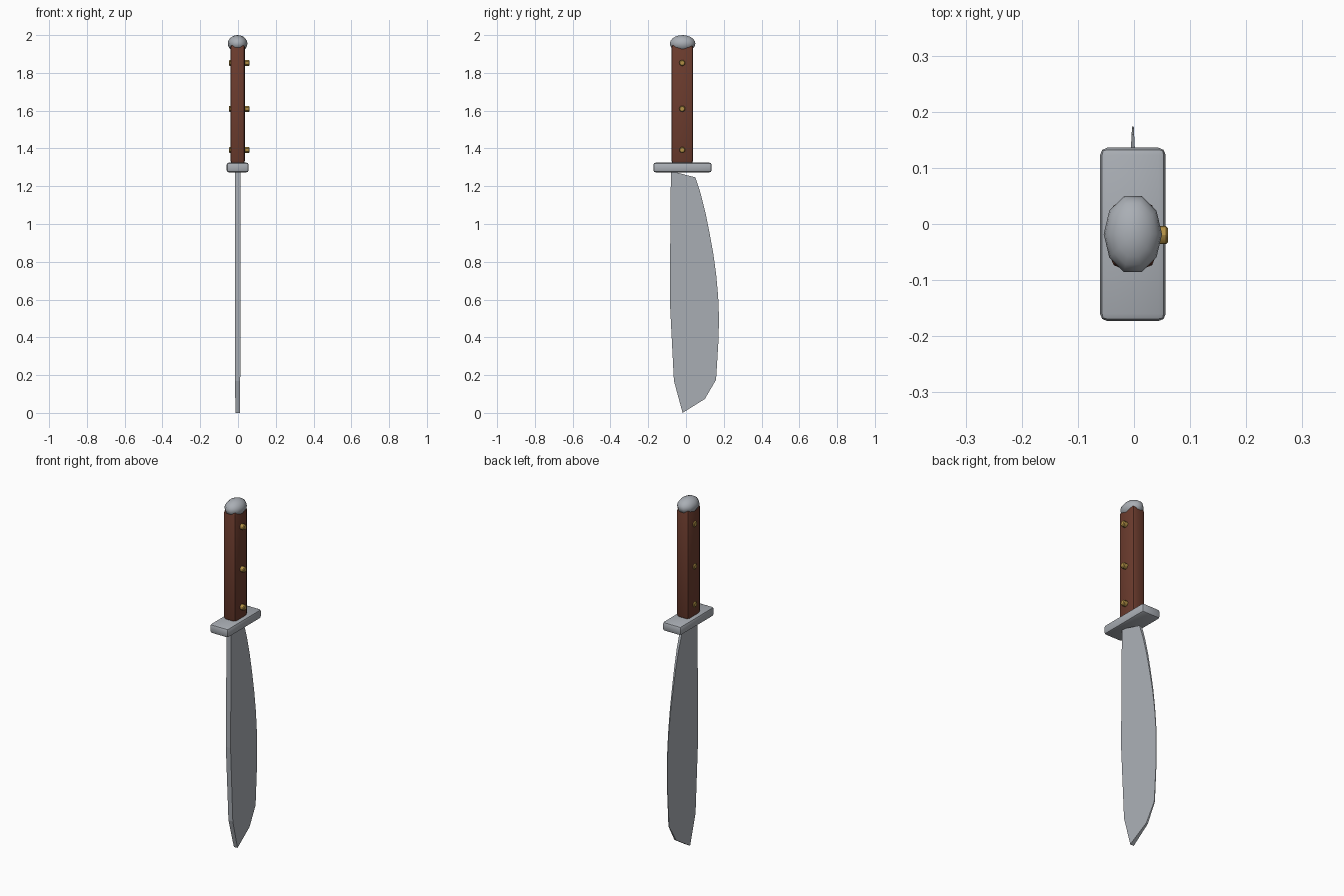
import bpy, bmesh, math
from mathutils import Matrix

if "Cube" in bpy.data.objects:
    bpy.data.objects.remove(bpy.data.objects["Cube"])

CX, CY = -0.002, -0.02  # axis of the grip


def material(name, rgb):
    m = bpy.data.materials.new(name)
    m.diffuse_color = (*rgb, 1)
    m.use_nodes = True
    m.node_tree.nodes["Principled BSDF"].inputs["Base Color"].default_value = m.diffuse_color
    return m


steel = material("steel", (0.40, 0.425, 0.46))
wood = material("red brown wood", (0.15, 0.045, 0.027))
brass = material("brass", (0.45, 0.28, 0.06))


def add(name, bm, mat, smooth=None):
    bmesh.ops.recalc_face_normals(bm, faces=bm.faces[:])
    me = bpy.data.meshes.new(name)
    bm.to_mesh(me)
    bm.free()
    me.materials.append(mat)
    ob = bpy.data.objects.new(name, me)
    bpy.context.collection.objects.link(ob)
    if smooth:
        bpy.context.view_layer.objects.active = ob
        ob.select_set(True)
        bpy.ops.object.shade_smooth_by_angle(angle=math.radians(smooth))
        ob.select_set(False)
    return ob


def rounded_box(name, size, centre, bevel, mat):
    bm = bmesh.new()
    bmesh.ops.create_cube(bm, size=1, matrix=Matrix.Translation(centre) @ Matrix.Diagonal((*size, 1)))
    bmesh.ops.bevel(bm, geom=bm.edges[:], offset=bevel, segments=2, profile=0.5, affect='EDGES')
    return add(name, bm, mat, 30)


# Blade: side outline, thick at the spine and thinning evenly to the cutting edge
outline = [(-0.08, 1.28), (0.05, 1.247), (0.078, 1.16), (0.103, 1.06), (0.125, 0.95),
           (0.145, 0.84), (0.160, 0.73), (0.170, 0.62), (0.174, 0.52), (0.173, 0.40),
           (0.159, 0.175), (0.10, 0.074), (-0.018, 0.0), (-0.064, 0.17), (-0.086, 0.60)]
bm = bmesh.new()
sides = []
for s in (-1, 1):
    ring = []
    for y, z in outline:
        half = 0.015 - 0.0135 * (y + 0.086) / 0.26
        ring.append(bm.verts.new((CX + s * half, y, z)))
    sides.append(ring)
    bm.faces.new(ring)
n = len(outline)
for i in range(n):
    j = (i + 1) % n
    bm.faces.new((sides[0][i], sides[0][j], sides[1][j], sides[1][i]))
add("blade", bm, steel)

# Guard and wooden grip
rounded_box("guard", (0.117, 0.309, 0.052), (CX, -0.0185, 1.299), 0.013, steel)
rounded_box("grip", (0.078, 0.116, 0.63), (CX, CY, 1.635), 0.016, wood)

# Pommel cap
bm = bmesh.new()
bmesh.ops.create_uvsphere(
    bm, u_segments=10, v_segments=10, radius=1,
    matrix=Matrix.Translation((CX, CY + 0.002, 1.955)) @ Matrix.Diagonal((0.052, 0.071, 0.045, 1))
    @ Matrix.Rotation(math.pi / 2, 4, 'Z'))
add("pommel", bm, steel, 60)

# Rivets running through the grip, with chamfered heads
for i, z in enumerate((1.392, 1.61, 1.853)):
    bm = bmesh.new()
    bmesh.ops.create_cone(bm, cap_ends=True, segments=12, radius1=0.016, radius2=0.016, depth=0.109,
                          matrix=Matrix.Translation((0.0065, CY, z)) @ Matrix.Rotation(math.pi / 2, 4, 'Y'))
    rims = [e for e in bm.edges if abs(e.verts[0].co.x - e.verts[1].co.x) < 1e-4]
    bmesh.ops.bevel(bm, geom=rims, offset=0.004, segments=1, affect='EDGES')
    add(f"rivet_{i + 1}", bm, brass, 30)
